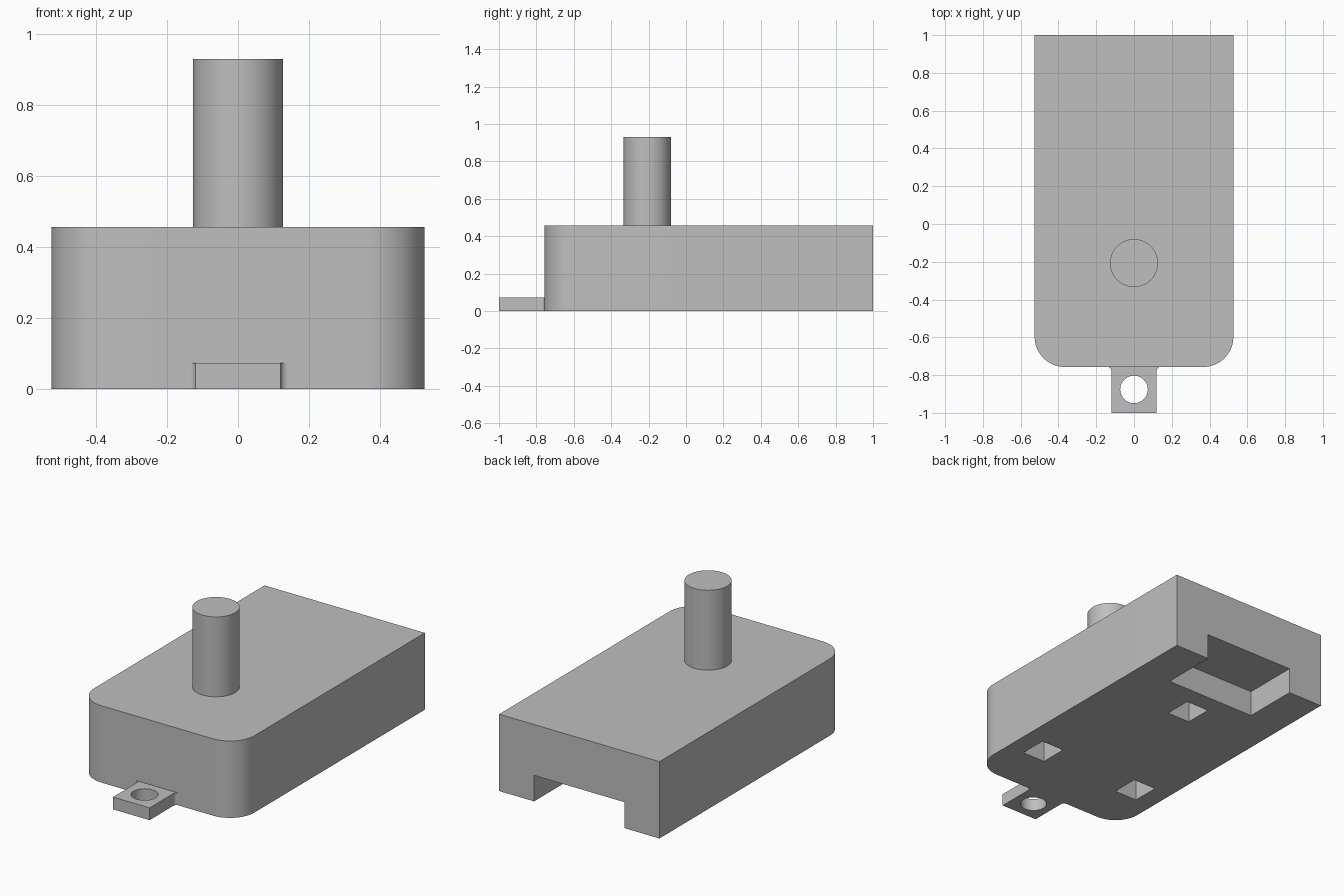
import bpy
import bmesh
from math import sin, cos, pi, radians

cube = bpy.data.objects.get("Cube")
if cube:
    bpy.data.objects.remove(cube, do_unlink=True)

grey = bpy.data.materials.new("light grey")
grey.use_nodes = True
COLOUR = (0.52, 0.52, 0.52, 1)
grey.diffuse_color = COLOUR
grey.node_tree.nodes["Principled BSDF"].inputs["Base Color"].default_value = COLOUR

FRONT = -0.757     # front wall of the housing
HALF = 0.526       # half width of the housing
TOP = 0.456


def arc(cx, cy, r, start, end, steps):
    """Points along an arc, angles in degrees."""
    angles = [radians(start + (end - start) * i / steps) for i in range(steps + 1)]
    return [(cx + r * cos(a), cy + r * sin(a)) for a in angles]


def circle(cx, cy, r, steps=64):
    return arc(cx, cy, r, 0, 360, steps)[:-1]


def rectangle(cx, cy, w, d):
    return [(cx + sx * w / 2, cy + sy * d / 2)
            for sx, sy in ((-1, -1), (1, -1), (1, 1), (-1, 1))]


def mirrored(right_half):
    """Close a counter-clockwise right half outline across x = 0."""
    return right_half + [(-x, y) for x, y in reversed(right_half)]


def prism(name, outline, z0, z1):
    """Extrude a flat outline between two heights."""
    bm = bmesh.new()
    face = bm.faces.new([bm.verts.new((x, y, z0)) for x, y in outline])
    top = bmesh.ops.extrude_face_region(bm, geom=[face])["geom"]
    verts = [g for g in top if isinstance(g, bmesh.types.BMVert)]
    bmesh.ops.translate(bm, verts=verts, vec=(0, 0, z1 - z0))
    bmesh.ops.recalc_face_normals(bm, faces=bm.faces[:])
    mesh = bpy.data.meshes.new(name)
    bm.to_mesh(mesh)
    bm.free()
    mesh.materials.append(grey)
    obj = bpy.data.objects.new(name, mesh)
    bpy.context.collection.objects.link(obj)
    return obj


def select(obj):
    bpy.ops.object.select_all(action="DESELECT")
    obj.select_set(True)
    bpy.context.view_layer.objects.active = obj


def cut(target, cutter):
    """Subtract the cutter and remove it."""
    cutter.hide_render = True
    mod = target.modifiers.new("cut", "BOOLEAN")
    mod.operation = "DIFFERENCE"
    mod.solver = "EXACT"
    mod.object = cutter
    select(target)
    bpy.ops.object.modifier_apply(modifier=mod.name)
    bpy.data.objects.remove(cutter, do_unlink=True)


# Housing with two rounded front corners
R = 0.16
housing = prism("housing",
                mirrored(arc(HALF - R, FRONT + R, R, -90, 0, 16) + [(HALF, 1)]), 0, TOP)

# Open notch under the back edge
cut(housing, prism("notch_cutter", rectangle(0, 0.865, 0.594, 0.4), -0.1, 0.154))

# Three blind sockets in the underside
for x, y in ((0, 0.47), (0.336, -0.39), (-0.336, -0.39)):
    cut(housing, prism("socket_cutter", rectangle(x, y, 0.15, 0.165), -0.1, 0.2))

# Mounting tab with small fillets where it meets the housing
r = 0.02
tab = prism("mounting_tab",
            mirrored([(0.12, -1)] + arc(0.12 + r, FRONT - r, r, 180, 90, 6)), 0, 0.073)
cut(tab, prism("hole_cutter", circle(0, -0.876, 0.073, 48), -0.1, 0.2))

# Upright post
post = prism("post", circle(0, -0.207, 0.127), TOP, 0.93)

for obj in (housing, tab, post):
    select(obj)
    bpy.ops.object.shade_smooth_by_angle(angle=radians(30))
